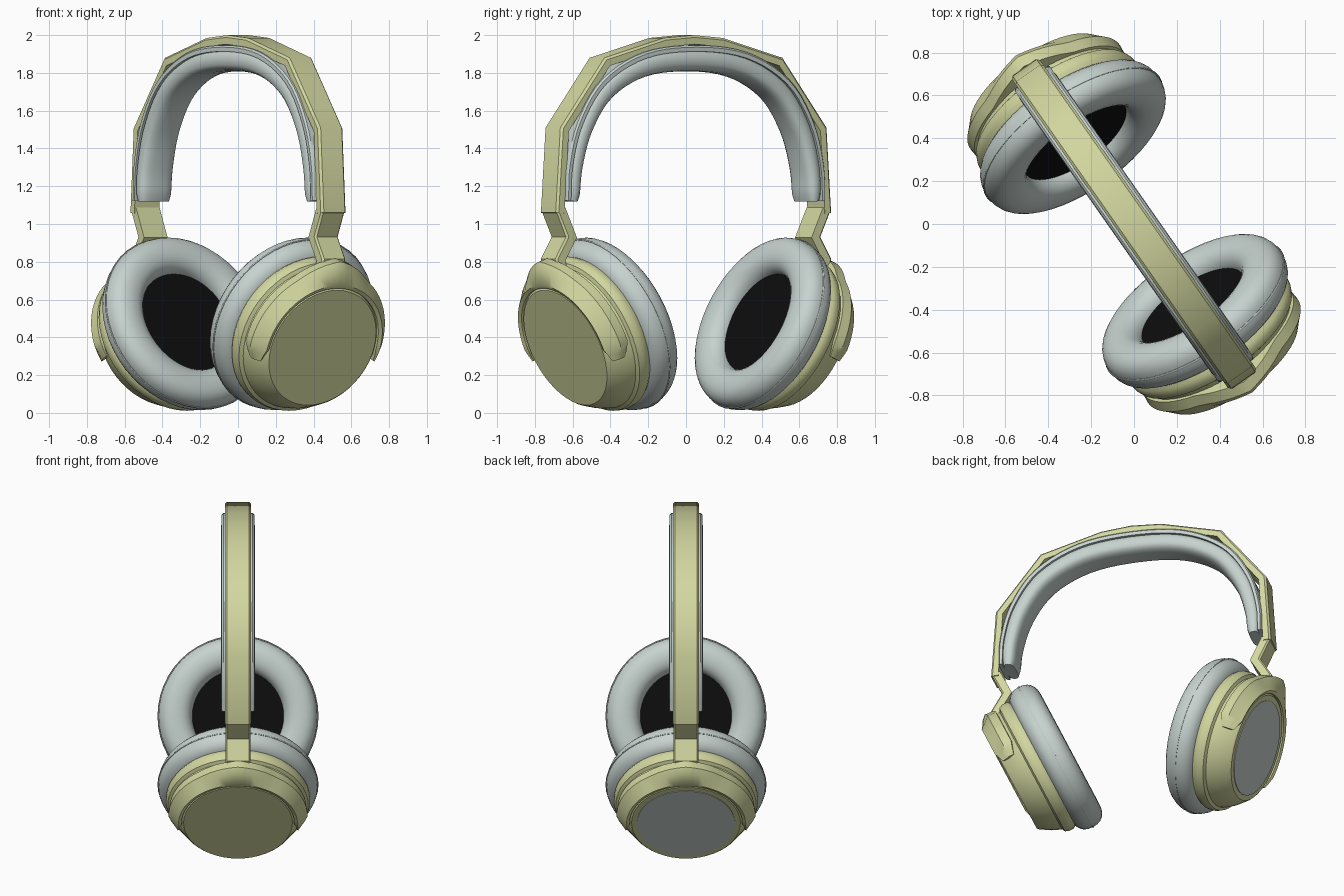
import bpy, bmesh, math
from mathutils import Matrix, Vector

if "Cube" in bpy.data.objects:
    bpy.data.objects.remove(bpy.data.objects["Cube"])

def material(name, rgb):
    m = bpy.data.materials.new(name)
    m.diffuse_color = (*rgb, 1)
    m.use_nodes = True
    m.node_tree.nodes["Principled BSDF"].inputs["Base Color"].default_value = m.diffuse_color
    return m

KHAKI = material("pale_khaki", (0.65, 0.68, 0.35))
GREY = material("pale_grey", (0.57, 0.65, 0.62))
BLACK = material("black", (0.004, 0.004, 0.004))

# Whole headset is turned about z; local x = width, local y = depth
TURN = Matrix.Rotation(math.radians(-55), 4, 'Z')
TILT = math.radians(24)
C, S = math.cos(TILT), math.sin(TILT)
# Cup frame: x = depth, y = up along the disc, z = outward; origin at outer disc centre
CUP = Matrix(((0, S, C, 0.78), (1, 0, 0, 0), (0, C, -S, 0.345), (0, 0, 0, 1)))

def finish(name, bm, mat, matrix, angle=35):
    bmesh.ops.remove_doubles(bm, verts=bm.verts, dist=1e-5)
    bmesh.ops.recalc_face_normals(bm, faces=bm.faces)
    me = bpy.data.meshes.new(name)
    bm.to_mesh(me)
    bm.free()
    me.materials.append(mat)
    ob = bpy.data.objects.new(name, me)
    bpy.context.collection.objects.link(ob)
    ob.matrix_world = matrix
    bpy.ops.object.select_all(action='DESELECT')
    ob.select_set(True)
    bpy.context.view_layer.objects.active = ob
    bpy.ops.object.shade_smooth_by_angle(angle=math.radians(angle))
    return ob

def skin(bm, rings, closed=False):
    """Join rings of points with quads; cap both ends unless closed."""
    vs = [[bm.verts.new(p) for p in r] for r in rings]
    n = len(vs[0])
    for i in range(len(vs) if closed else len(vs) - 1):
        a, b = vs[i], vs[(i + 1) % len(vs)]
        for j in range(n):
            k = (j + 1) % n
            bm.faces.new((a[j], a[k], b[k], b[j]))
    if not closed:
        bm.faces.new(vs[0])
        bm.faces.new(vs[-1])

def lathe(name, prof, mat, matrix, closed=False, steps=48, angle=35):
    bm = bmesh.new()
    rings = [[(r * math.cos(2 * math.pi * j / steps), r * math.sin(2 * math.pi * j / steps), h)
              for j in range(steps)] for r, h in prof]
    skin(bm, rings, closed)
    return finish(name, bm, mat, matrix, angle)

def sweep(name, path, section, mat, matrix, scale=lambda t: (1, 1), angle=35):
    """Sweep a (depth, outward) section along an x-z path with mitred corners."""
    pts = [Vector(p) for p in path]
    rings = []
    for i, p in enumerate(pts):
        d1 = (p - pts[i - 1]).normalized() if i else (pts[1] - p).normalized()
        d2 = (pts[i + 1] - p).normalized() if i < len(pts) - 1 else d1
        t = (d1 + d2).normalized()
        n = Vector((t.y, -t.x)) / max(0.5, t.dot(d1))
        sy, sn = scale(i / (len(pts) - 1))
        rings.append([(p.x + n.x * o * sn, y * sy, p.y + n.y * o * sn) for y, o in section])
    bm = bmesh.new()
    skin(bm, rings)
    return finish(name, bm, mat, matrix, angle)

def superellipse(a, b, power, n=20):
    f = lambda c: math.copysign(abs(c) ** (2 / power), c)
    return [(a * f(math.cos(2 * math.pi * i / n)), b * f(math.sin(2 * math.pi * i / n))) for i in range(n)]

def mirrored(half):
    """Half path from right end to the crown -> full path from right to left."""
    return half + [(-x, z) for x, z in reversed(half[:-1])]

def smooth(pts, sub=5):
    """Catmull-Rom resampling."""
    v = [Vector(p) for p in pts]
    v = [2 * v[0] - v[1]] + v + [2 * v[-1] - v[-2]]
    out = []
    for i in range(1, len(v) - 2):
        a, b, c, d = v[i - 1:i + 3]
        for s in range(sub):
            t = s / sub
            out.append(0.5 * (2 * b + (c - a) * t + (2 * a - 5 * b + 4 * c - d) * t * t
                              + (3 * b - a - 3 * c + d) * t ** 3))
    return out + [v[-2]]

# Faceted headband shell (path runs along its outer face)
band = mirrored([(0.89, 1.06), (0.86, 1.51), (0.575, 1.88), (0.19, 1.985), (0, 2.0)])
e, w = 0.012, 0.08
band_section = [(-w, -0.048), (w, -0.048), (w, -e), (w - e, 0), (e - w, 0), (-w, -e)]
# outward side of a right-to-left path is the negative of the computed normal's sign
sweep("headband", band, band_section, KHAKI, TURN, angle=40)

# Soft pad under the band, with a thin backing strip
half = [(0.78, 1.12), (0.765, 1.3), (0.70, 1.51), (0.555, 1.71), (0.31, 1.835), (0, 1.868)]
pad_path = smooth(mirrored(half))

def pad_scale(t):
    end = min(1, min(t, 1 - t) / 0.03)
    thick = 0.75 + 0.25 * math.sin(math.pi * t)
    k = 0.75 + 0.25 * math.sqrt(end)
    return (0.9 + 0.1 * math.sqrt(end), thick * k)

sweep("headband_pad", pad_path, superellipse(0.103, 0.06, 2.8), GREY, TURN, pad_scale, 50)
backing = [(-0.1, 0.045), (0.1, 0.045), (0.1, 0.068), (0.09, 0.078), (-0.09, 0.078), (-0.1, 0.068)]
sweep("pad_backing", pad_path, backing, GREY, TURN, lambda t: (1, 0.72 + 0.28 * math.sin(math.pi * t)), 40)

for side, turn in (("right", 0), ("left", math.pi)):
    base = TURN @ Matrix.Rotation(turn, 4, 'Z')
    cup = base @ CUP

    # Slider arm from the band to the yoke, with an inward kink
    arm = [(0.85, 0.76), (0.862, 0.81), (0.79, 0.93), (0.858, 1.075)]
    sec = [(-0.076, -0.028), (0.076, -0.028), (0.076, 0.018), (0.066, 0.028), (-0.066, 0.028), (-0.076, 0.018)]
    sweep(side + "_arm", arm, sec, KHAKI, base, angle=40)

    # Cup shell
    lathe(side + "_cup", [(0.0, 0), (0.333, 0), (0.345, -0.012), (0.385, -0.075), (0.405, -0.12),
                          (0.41, -0.135), (0.43, -0.145), (0.44, -0.17), (0.44, -0.2), (0.42, -0.235),
                          (0, -0.235)], KHAKI, cup)

    # Ear cushion, its seam and the dark inner plate
    ring = [(0.383 + a, b - 0.31) for a, b in superellipse(0.105, 0.1, 2.3, 24)]
    lathe(side + "_cushion", ring, GREY, cup, closed=True, angle=60)
    seam = [(0.487 + a, b - 0.31) for a, b in superellipse(0.006, 0.006, 2, 6)]
    lathe(side + "_cushion_seam", seam, GREY, cup, closed=True, angle=60)
    lathe(side + "_inner_plate", [(0, -0.33), (0.3, -0.33), (0.3, -0.30), (0, -0.30)], BLACK, cup)

    # Yoke: half ring hugging the cup, pointed tips, flared under the arm
    bm = bmesh.new()
    rings = []
    N = 36
    for i in range(N + 1):
        deg = -13 + 206 * i / N
        a = math.radians(deg)
        tip = min(1, min(i, N - i) / 2)
        flare = max(0, 1 - abs(deg - 90) / 32)
        ro = 0.425 + 0.06 * flare
        mid = 0.385
        prof = [(0.34, -0.06), (0.345, 0.004), (0.365, 0.012), (ro - 0.03, -0.025 + 0.02 * flare),
                (ro, -0.06 + 0.03 * flare), (ro - 0.005, -0.115 + 0.03 * flare), (0.38, -0.12)]
        k = 0.35 + 0.65 * tip
        rings.append([((mid + (r - mid) * k) * math.cos(a), (mid + (r - mid) * k) * math.sin(a),
                       -0.05 + (h + 0.05) * (0.6 + 0.4 * tip)) for r, h in prof])
    skin(bm, rings)
    finish(side + "_yoke", bm, KHAKI, cup, 40)

    # Grey inlay disc on the left cup only
    if side == "left":
        lathe("left_disc_inlay", [(0, -0.004), (0.3, -0.004), (0.3, 0.004), (0, 0.004)], GREY, cup)
